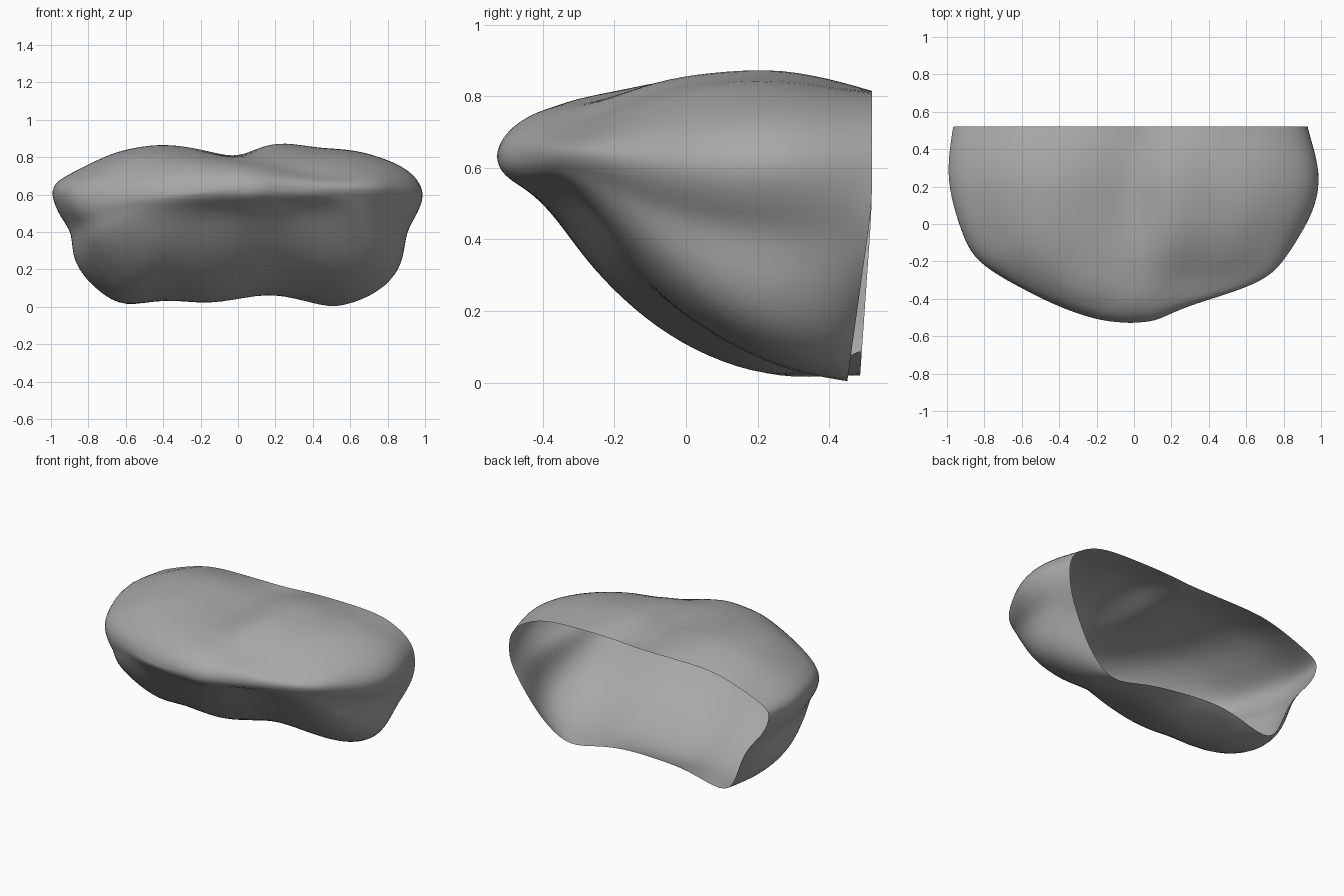
import bpy
import bmesh
from mathutils import Vector, noise

default_cube = bpy.data.objects.get("Cube")
if default_cube:
    bpy.data.objects.remove(default_cube, do_unlink=True)

# Stone material
stone = bpy.data.materials.new("grey stone")
stone.use_nodes = True
stone_colour = (0.39, 0.39, 0.39, 1)
stone.diffuse_color = stone_colour
shader = next(n for n in stone.node_tree.nodes if n.type == "BSDF_PRINCIPLED")
shader.inputs["Base Color"].default_value = stone_colour
shader.inputs["Roughness"].default_value = 0.9

# Widest cross-section (x, z), running over the top and back underneath
LIP = 0.6
body_outline = [
    (-1, .6), (-.97, .68), (-.83, .75), (-.71, .815), (-.59, .86), (-.43, .88),
    (-.28, .87), (-.13, .835), (0, .8), (.12, .865), (.25, .895), (.42, .86),
    (.6, .85), (.76, .81), (.91, .74), (.98, .66), (1, .58),
    (.95, .47), (.89, .39), (.89, .23), (.84, .1), (.71, .02), (.55, -.01),
    (.3, .05), (.1, .055), (-.15, -.01), (-.4, .04), (-.6, -.005), (-.77, .09),
    (-.9, .23), (-.88, .4), (-.94, .47),
]

# Open edge at the back, matched point for point with the body outline
rim_outline = [
    (-.98, .61), (-.95, .66), (-.83, .71), (-.72, .75), (-.58, .79), (-.43, .8),
    (-.28, .8), (-.13, .8), (0, .8), (.12, .81), (.25, .815), (.42, .815),
    (.6, .81), (.72, .79), (.83, .74), (.9, .68), (.93, .61),
    (.93, .5), (.9, .4), (.83, .27), (.73, .12), (.61, .02), (.5, -.01),
    (.3, .05), (.1, .08), (-.15, .09), (-.36, .08), (-.61, -.01), (-.7, .08),
    (-.75, .25), (-.83, .38), (-.93, .48),
]

# Slices from the open back to the nose: y, left edge, right edge, top, bottom,
# drop and lift of the shallower left-hand half, share of rim and nose shape
slices = [
    (.52, -1, 1, .89, 0, 0, 0, 1, 0),
    (.44, -1.01, .99, .865, 0, 0, .01, .5, 0),
    (.27, -1.015, 1.015, .89, -.01, 0, .05, .1, 0),
    (.1, -.985, .985, .875, .045, 0, .07, 0, 0),
    (-.05, -.93, .91, .86, .12, .01, .09, 0, .2),
    (-.18, -.875, .82, .835, .225, .04, .14, 0, .45),
    (-.28, -.73, .73, .81, .335, .08, .17, 0, .65),
    (-.36, -.58, .55, .785, .46, .08, .1, 0, .85),
    (-.43, -.43, .31, .755, .53, .04, .03, 0, 1),
    (-.49, -.27, .19, .715, .565, 0, 0, 0, 1),
    (-.52, -.15, .11, .67, .595, 0, 0, 0, 1),
]


def round_off(a, b):
    """Move a point of the unit outline onto a smooth rounded box."""
    power = 2 if b > 0 else 2.6
    size = (abs(a) ** power + abs(b) ** power) ** (1 / power)
    return Vector((a / size, b / size))


def shell_point(body, rim, slice_row):
    """Fit one outline point to a slice, then blend it with the rim."""
    y, left, right, top, bottom, drop, lift, rim_share, nose_share = slice_row
    height = 0.29 if body[1] > LIP else LIP
    unit = Vector((body[0], (body[1] - LIP) / height))
    unit = unit.lerp(round_off(*unit), nose_share)
    x = unit.x * (right if unit.x > 0 else -left)

    # The left-hand half is set back behind a shallow gully
    side = min(1, max(0, x / 0.35))
    top -= drop * side
    bottom += lift * side

    # The lip rises a little at the nose and dips on its right-hand side
    tilt = 0.06 if x < 0 else 0.03
    middle = LIP + max(0, -y) * 0.06 + min(1, max(0, -4 * y)) * tilt * x
    z = middle + unit.y * (top - middle if unit.y > 0 else middle - bottom)
    x, z = Vector((x, z)).lerp(Vector(rim), rim_share)

    # The lower part of the open edge leans forward
    lean = 0.07 if x > 0 else 0.035
    y -= lean * max(0, 1 - z / 0.5) * rim_share
    return Vector((x, y, z))


# Rock shell, left open at the back
bm = bmesh.new()
rings = [[bm.verts.new(shell_point(b, r, row))
          for b, r in zip(body_outline, rim_outline)] for row in slices]
count = len(body_outline)
for back, front in zip(rings, rings[1:]):
    for i in range(count):
        j = (i + 1) % count
        bm.faces.new((back[i], front[i], front[j], back[j]))

# Rounded nose
nose = bm.verts.new((-0.02, -0.53, 0.632))
for i in range(count):
    bm.faces.new((rings[-1][i], nose, rings[-1][(i + 1) % count]))

# Make the faces point outwards
bm.normal_update()
if nose.normal.y > 0:
    bmesh.ops.reverse_faces(bm, faces=bm.faces[:])
    bm.normal_update()

# Gentle weathering on everything but the open edge
for ring in rings[1:-1]:
    for v in ring:
        v.co += v.normal * noise.noise(v.co * 5) * 0.01

mesh = bpy.data.meshes.new("rock_shell")
bm.to_mesh(mesh)
bm.free()
mesh.materials.append(stone)
rock = bpy.data.objects.new("rock_shell", mesh)
bpy.context.collection.objects.link(rock)
for face in mesh.polygons:
    face.use_smooth = True

smoothing = rock.modifiers.new("smooth_surface", "SUBSURF")
smoothing.levels = 2
smoothing.render_levels = 2
